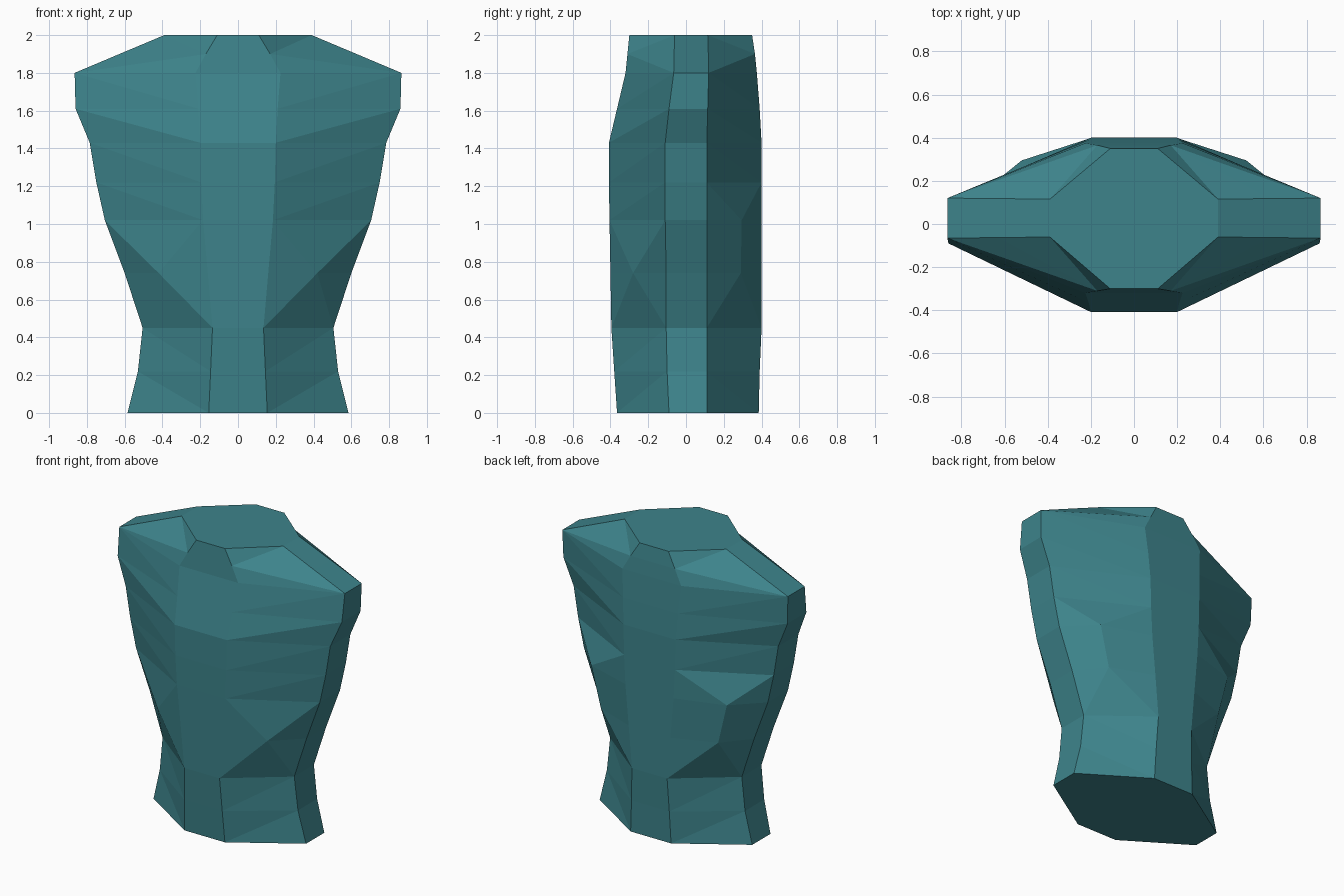
import bpy
import bmesh

if "Cube" in bpy.data.objects:
    bpy.data.objects.remove(bpy.data.objects["Cube"])

# Section rows: z, half width, side front y, side back y, centre half width, front y, back y
ROWS = [
    (0.00, 0.585, -0.09, 0.11, 0.155, -0.365, 0.385),
    (0.22, 0.53, -0.10, 0.11, 0.145, -0.38, 0.39),
    (0.45, 0.505, -0.105, 0.11, 0.135, -0.395, 0.40),
    (0.74, 0.60, -0.105, 0.11, 0.16, -0.40, 0.40),
    (1.02, 0.705, -0.11, 0.11, 0.185, -0.405, 0.40),
    (1.22, 0.75, -0.11, 0.11, 0.195, -0.408, 0.40),
    (1.43, 0.785, -0.11, 0.11, 0.20, -0.408, 0.40),
    (1.61, 0.86, -0.09, 0.115, 0.21, -0.365, 0.39),
    (1.80, 0.865, -0.065, 0.12, 0.225, -0.32, 0.375),
    (1.90, 0.628, -0.063, 0.118, 0.17, -0.31, 0.365),
    (2.00, 0.39, -0.06, 0.115, 0.11, -0.30, 0.35),
]
TOP = len(ROWS) - 1

bm = bmesh.new()


def column(ix, iy, sign):
    """One vertical run of points through all sections."""
    return [bm.verts.new((sign * r[ix], r[iy], r[0])) for r in ROWS]


def face(*verts):
    bm.faces.new(verts)


def strip(a, b):
    """Quads joining two columns."""
    for j in range(TOP):
        face(a[j], b[j], b[j + 1], a[j + 1])


def panel(s, c, skip):
    """Faceted quarter panel from side column to centre column."""
    for j in range(TOP):
        if j in skip:
            continue
        if j == 8:  # shoulder slope
            face(s[j], c[j], c[j + 1])
            face(s[j], c[j + 1], s[j + 1])
        else:
            face(s[j], c[j], s[j + 1])
            face(c[j], c[j + 1], s[j + 1])


cols = {}
for sign in (-1, 1):
    sf, sb = column(1, 2, sign), column(1, 3, sign)
    cf, cb = column(4, 5, sign), column(4, 6, sign)
    cols[sign] = (sf, sb, cf, cb)
    strip(sf, sb)

    # Front panel, with the rib crease running down to the waist
    panel(sf, cf, (2, 3))
    rib = bm.verts.new((sign * 0.42, -0.28, 0.74))
    loop = [sf[2], sf[3], sf[4], cf[4], cf[3], cf[2]]
    for i in range(6):
        face(loop[i], loop[(i + 1) % 6], rib)

    # Back panel, with the raised back muscle
    panel(sb, cb, (2, 3, 4))
    low = bm.verts.new((sign * 0.45, 0.29, 0.74))
    high = bm.verts.new((sign * 0.52, 0.295, 1.02))
    face(sb[2], cb[2], low)
    face(sb[2], low, sb[3])
    face(cb[2], cb[3], low)
    face(sb[3], low, high, sb[4])
    face(low, cb[3], cb[4], high)
    face(sb[4], high, sb[5])
    face(high, cb[4], cb[5])
    face(high, cb[5], sb[5])

# Chest and spine strips
left, right = cols[-1], cols[1]
strip(left[2], right[2])
strip(left[3], right[3])

# Neck and waist caps
for j in (0, TOP):
    face(*[c[j] for c in (left[2], right[2], right[0], right[1],
                          right[3], left[3], left[1], left[0])])

bmesh.ops.recalc_face_normals(bm, faces=bm.faces)
mesh = bpy.data.meshes.new("torso")
bm.to_mesh(mesh)
bm.free()

teal = bpy.data.materials.new("teal")
teal.diffuse_color = (0.047, 0.23, 0.26, 1)
teal.use_nodes = True
teal.node_tree.nodes["Principled BSDF"].inputs["Base Color"].default_value = teal.diffuse_color
mesh.materials.append(teal)
torso = bpy.data.objects.new("torso", mesh)
bpy.context.collection.objects.link(torso)
